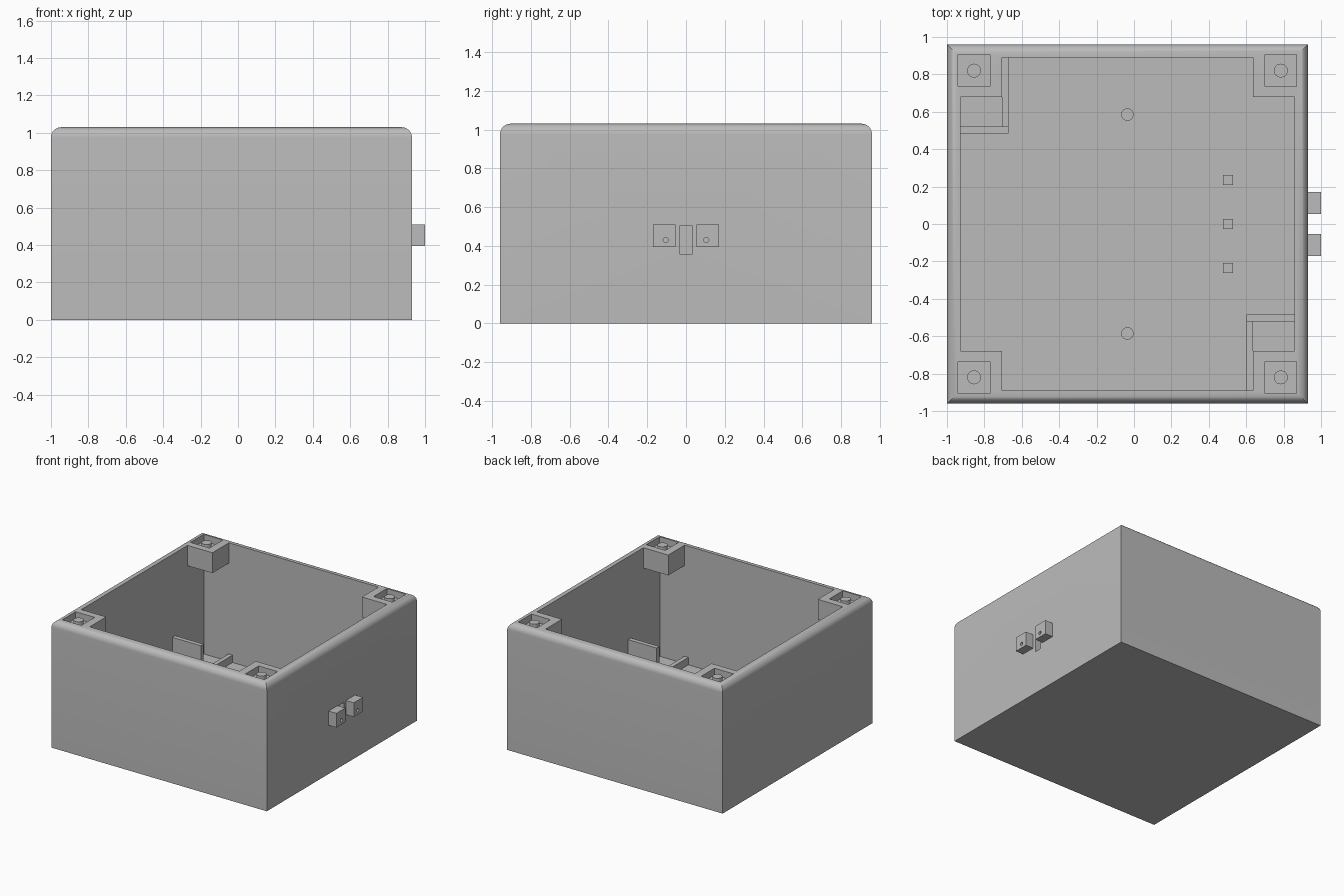
import bpy, bmesh
from mathutils import Matrix, Vector

cube = bpy.data.objects.get("Cube")
if cube:
    bpy.data.objects.remove(cube, do_unlink=True)

grey = bpy.data.materials.new("plain_grey")
grey.use_nodes = True
colour = (0.5, 0.5, 0.5, 1)
grey.diffuse_color = colour
grey.node_tree.nodes["Principled BSDF"].inputs["Base Color"].default_value = colour

CX = -0.035               # middle of the case in x
HX, HY = 0.965, 0.96      # outer half sizes
IX, IY = 0.893, 0.89      # inner half sizes
PX, PY = 0.67, 0.68       # inner faces of the corner posts
TOP, FLOOR = 1.03, 0.07


def finish(name, bm):
    mesh = bpy.data.meshes.new(name)
    bm.to_mesh(mesh)
    bm.free()
    mesh.materials.append(grey)
    ob = bpy.data.objects.new(name, mesh)
    bpy.context.collection.objects.link(ob)
    return ob


def box(name, x, y, z):
    """Box between the given (low, high) pairs."""
    bm = bmesh.new()
    spans = (x, y, z)
    centre = Vector([sum(s) / 2 for s in spans])
    size = [s[1] - s[0] for s in spans]
    bmesh.ops.create_cube(bm, size=1, matrix=Matrix.Translation(centre) @ Matrix.Diagonal((*size, 1)))
    return finish(name, bm)


def rod(name, centre, radius, length, axis="Z"):
    bm = bmesh.new()
    turn = Matrix.Rotation(1.5707963, 4, "Y") if axis == "X" else Matrix()
    bmesh.ops.create_cone(bm, cap_ends=True, segments=32, radius1=radius, radius2=radius,
                          depth=length, matrix=Matrix.Translation(centre) @ turn)
    ob = finish(name, bm)
    smooth(ob)
    return ob


def select(ob):
    bpy.ops.object.select_all(action="DESELECT")
    ob.select_set(True)
    bpy.context.view_layer.objects.active = ob


def smooth(ob):
    select(ob)
    bpy.ops.object.shade_smooth_by_angle()


def cut(ob, cutter):
    select(ob)
    mod = ob.modifiers.new("cut", "BOOLEAN")
    mod.operation, mod.solver, mod.object = "DIFFERENCE", "EXACT", cutter
    bpy.ops.object.modifier_apply(modifier=mod.name)
    bpy.data.objects.remove(cutter, do_unlink=True)


def around(c, h):
    return (c - h, c + h)


# Case with rounded top rim
case = box("case", around(CX, HX), around(0, HY), (0, TOP))
bm = bmesh.new()
bm.from_mesh(case.data)
rim = [e for e in bm.edges if all(v.co.z > TOP - 0.01 for v in e.verts)]
bmesh.ops.bevel(bm, geom=rim, offset=0.055, segments=8, profile=0.5, affect="EDGES")
bm.to_mesh(case.data)
bm.free()

# Cavity that leaves four hanging corner posts
cut(case, box("cavity", around(CX, IX), around(0, IY), (FLOOR, 0.865)))
cut(case, box("opening_long", around(CX, PX), around(0, IY), (0.8, 1.2)))
cut(case, box("opening_wide", around(CX, IX), around(0, PY), (0.8, 1.2)))

# Corner pockets with pins, and the cable slot
for sx in (-1, 1):
    for sy in (-1, 1):
        x, y = CX + sx * 0.82, sy * 0.82
        cut(case, box("pocket", around(x, 0.085), around(y, 0.085), (0.975, 1.2)))
        rod("corner_pin", (x, y, 0.995), 0.037, 0.05)
cut(case, box("slot", (0.8, 1.1), around(0, 0.03), (0.355, 0.505)))
smooth(case)

# Side lugs with small holes
for s in (-1, 1):
    lug = box("side_lug", (0.925, 1.0), around(s * 0.112, 0.058), (0.395, 0.51))
    cut(lug, rod("lug_hole", (0.97, s * 0.105, 0.43), 0.013, 0.2, "X"))

# Corner holders: a tall wall and a low rib, at two opposite corners
for s in (-1, 1):
    wall_end, wall_side = CX + s * 0.637, -s * 0.485
    box("holder_wall", sorted((wall_end, CX + s * 0.9)),
        sorted((wall_side, wall_side - s * 0.035)), (FLOOR - 0.01, 0.36))
    box("holder_rib", sorted((wall_end, wall_end + s * 0.035)),
        sorted((wall_side - s * 0.035, -s * 0.9)), (FLOOR - 0.01, 0.13))

# Floor pegs
for s in (-1, 1):
    rod("round_peg", (CX, s * 0.585, 0.105), 0.033, 0.09)
for y in (-0.235, 0, 0.235):
    box("square_peg", around(0.502, 0.027), around(y, 0.027), (FLOOR - 0.01, 0.15))
